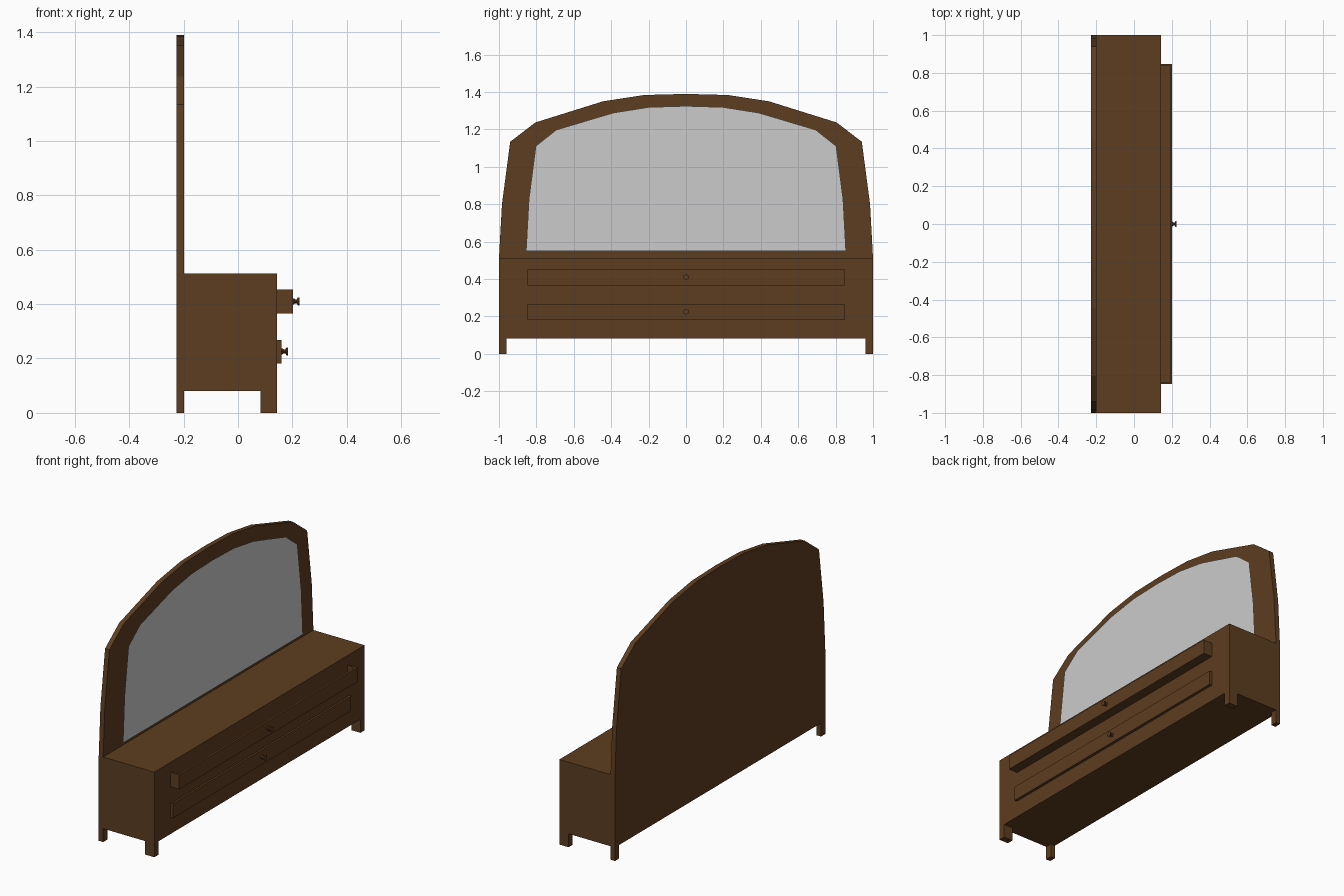
import bpy, bmesh, math
from mathutils import Matrix

if "Cube" in bpy.data.objects:
    bpy.data.objects.remove(bpy.data.objects["Cube"])

wood = bpy.data.materials.new("dark_wood")
wood.diffuse_color = (0.11, 0.047, 0.0145, 1)
wood.use_nodes = True
wood.node_tree.nodes["Principled BSDF"].inputs["Base Color"].default_value = wood.diffuse_color


def finish(name, bm, mat=wood, recalc=True):
    if recalc:
        bmesh.ops.recalc_face_normals(bm, faces=bm.faces[:])
    mesh = bpy.data.meshes.new(name)
    bm.to_mesh(mesh)
    bm.free()
    if mat:
        mesh.materials.append(mat)
    ob = bpy.data.objects.new(name, mesh)
    bpy.context.collection.objects.link(ob)
    return ob


def box(name, x0, x1, y0, y1, z0, z1):
    bm = bmesh.new()
    m = Matrix.Translation(((x0 + x1) / 2, (y0 + y1) / 2, (z0 + z1) / 2))
    m = m @ Matrix.Diagonal((x1 - x0, y1 - y0, z1 - z0, 1))
    bmesh.ops.create_cube(bm, size=1, matrix=m)
    return finish(name, bm)


def arch(name, half, x0, depth=0, mat=wood):
    """Face with a mirrored (y, z) half outline, extruded along x if depth is given."""
    pts = half + [(-y, z) for y, z in reversed(half) if y > 0]
    bm = bmesh.new()
    face = bm.faces.new([bm.verts.new((x0, y, z)) for y, z in pts])
    if depth:
        ext = bmesh.ops.extrude_face_region(bm, geom=[face], use_keep_orig=True)
        verts = [g for g in ext["geom"] if isinstance(g, bmesh.types.BMVert)]
        bmesh.ops.translate(bm, verts=verts, vec=(depth, 0, 0))
    return finish(name, bm, mat, recalc=depth > 0)


def knob(name, x, z, sides=10):
    """Turned knob pointing along +x."""
    profile = [(-0.002, 0.012), (0.003, 0.012), (0.007, 0.008), (0.014, 0.008),
               (0.018, 0.015), (0.024, 0.015)]
    bm = bmesh.new()
    rings = []
    for dx, r in profile:
        rings.append([bm.verts.new((x + dx, r * math.cos(a), z + r * math.sin(a)))
                      for a in (2 * math.pi * i / sides for i in range(sides))])
    for a, b in zip(rings, rings[1:]):
        for i in range(sides):
            j = (i + 1) % sides
            bm.faces.new((a[i], a[j], b[j], b[i]))
    bm.faces.new(rings[0])
    bm.faces.new(rings[-1])
    return finish(name, bm)


# Cabinet body
box("cabinet_body", -0.198, 0.143, -1, 1, 0.081, 0.512)

# Arched back panel, with the thin mirror sheet standing just in front of it
arch("back_panel", [(1, 0.081), (1, 0.51), (0.984, 0.80), (0.94, 1.134), (0.806, 1.237),
                    (0.445, 1.35), (0.225, 1.384), (0, 1.39)], -0.227, 0.029)
arch("mirror_glass", [(0.855, 0.549), (0.84, 0.826), (0.803, 1.111), (0.693, 1.198),
                      (0.388, 1.289), (0.198, 1.319), (0, 1.325)], -0.167, 0, None)

# Legs at the four corners
for side, s in (("left", -1), ("right", 1)):
    ya, yb = sorted((s * 0.96, s))
    box("front_leg_" + side, 0.082, 0.143, ya, yb, 0, 0.081)
    box("back_leg_" + side, -0.227, -0.198, ya, yb, 0, 0.081)

# Two open-topped drawers, pulled out by different amounts, each with a knob
t = 0.012
for name, front, z0, z1, zk in (("upper", 0.202, 0.366, 0.453, 0.41),
                                ("lower", 0.16, 0.181, 0.268, 0.226)):
    box(name + "_drawer_front", front - t, front, -0.848, 0.848, z0, z1)
    box(name + "_drawer_floor", 0.1, front - t, -0.848, 0.848, z0, z0 + t)
    for side, s in (("left", -1), ("right", 1)):
        ya, yb = sorted((s * (0.848 - t), s * 0.848))
        box(name + "_drawer_side_" + side, 0.1, front - t, ya, yb, z0 + t, z1)
    knob(name + "_drawer_knob", front, zk)
